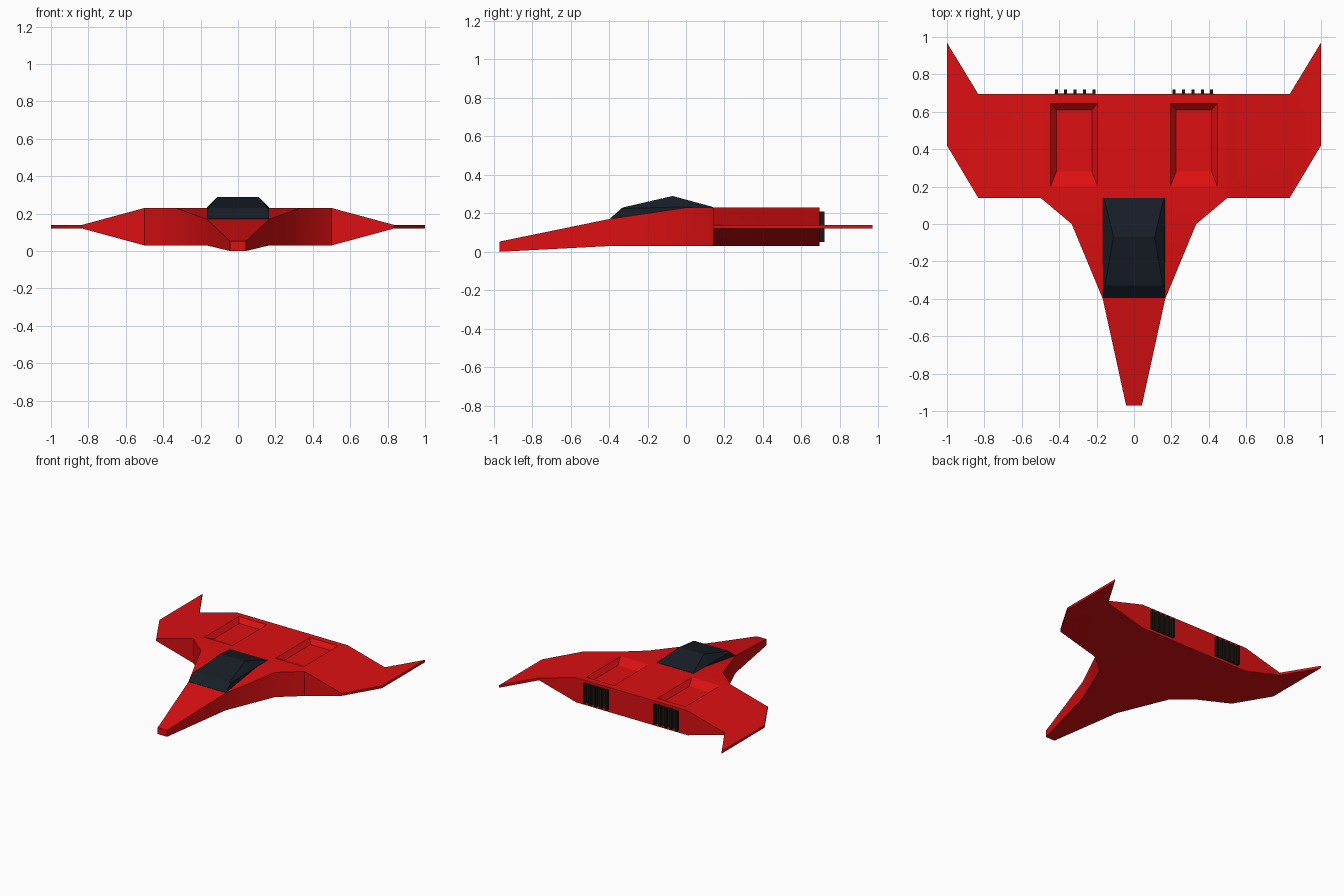
import bpy
import bmesh

if "Cube" in bpy.data.objects:
    bpy.data.objects.remove(bpy.data.objects["Cube"])


def material(name, rgb):
    m = bpy.data.materials.new(name)
    m.diffuse_color = (*rgb, 1)
    m.use_nodes = True
    m.node_tree.nodes["Principled BSDF"].inputs["Base Color"].default_value = m.diffuse_color
    return m


red = material("red_paint", (0.72, 0.005, 0.006))
glass = material("dark_glass", (0.009, 0.013, 0.02))
black = material("dark_grille", (0.012, 0.008, 0.006))


def finish(name, bm, mat, smooth=None):
    bmesh.ops.recalc_face_normals(bm, faces=bm.faces[:])
    me = bpy.data.meshes.new(name)
    bm.to_mesh(me)
    bm.free()
    ob = bpy.data.objects.new(name, me)
    bpy.context.collection.objects.link(ob)
    me.materials.append(mat)
    if smooth:
        bpy.context.view_layer.objects.active = ob
        ob.select_set(True)
        bpy.ops.object.shade_smooth_by_angle(angle=smooth)
        ob.select_set(False)
    return ob


def loft(bm, rings):
    """Skin equal-length closed rings and cap both ends."""
    rings = [[bm.verts.new(p) for p in r] for r in rings]
    for a, b in zip(rings, rings[1:]):
        for i in range(len(a)):
            j = (i + 1) % len(a)
            bm.faces.new((a[i], a[j], b[j], b[i]))
    bm.faces.new(rings[0])
    bm.faces.new(rings[-1])


def box(bm, x0, x1, y0, y1, z0, z1):
    loft(bm, [[(x0, y, z0), (x1, y, z0), (x1, y, z1), (x0, y, z1)] for y in (y0, y1)])


# Hull: half outline as x, y, bottom z, top z, from nose to rear wing root
outline = [(0.042, -0.97, 0, 0.053), (0.167, -0.4, 0.03, 0.17), (0.333, 0, 0.03, 0.23),
           (0.5, 0.14, 0.03, 0.23), (0.833, 0.14, 0.12, 0.14), (1, 0.42, 0.12, 0.14),
           (1, 0.97, 0.12, 0.14), (0.833, 0.695, 0.12, 0.14), (0.5, 0.695, 0.03, 0.23)]
bm = bmesh.new()
V = {(i, s, k): bm.verts.new((s * p[0], p[1], p[2 + k]))
     for i, p in enumerate(outline) for s in (-1, 1) for k in (0, 1)}
for k in (0, 1):
    for a, b in ((0, 1), (1, 2), (2, 3), (3, 8)):
        bm.faces.new((V[a, -1, k], V[a, 1, k], V[b, 1, k], V[b, -1, k]))
    for s in (-1, 1):
        for quad in ((3, 4, 7, 8), (4, 5, 6, 7)):
            bm.faces.new([V[i, s, k] for i in quad])
for s in (-1, 1):
    for i in range(8):
        bm.faces.new((V[i, s, 0], V[i + 1, s, 0], V[i + 1, s, 1], V[i, s, 1]))
for i in (0, 8):
    bm.faces.new((V[i, -1, 0], V[i, 1, 0], V[i, 1, 1], V[i, -1, 1]))
hull = finish("hull", bm, red, 0.6)

# Shallow tapered recesses in the top deck
bm = bmesh.new()
for s in (-1, 1):
    loft(bm, [[(s * x, y, z) for x, y in ((a, c), (b, c), (b, d), (a, d))]
              for a, b, c, d, z in ((0.225, 0.415, 0.28, 0.61, 0.195),
                                    (0.19, 0.45, 0.19, 0.65, 0.235))])
cutter = finish("recess_cutter", bm, red)
cut = hull.modifiers.new("recesses", 'BOOLEAN')
cut.operation = 'DIFFERENCE'
cut.object = cutter
bpy.context.view_layer.objects.active = hull
bpy.ops.object.modifier_apply(modifier=cut.name)
bpy.data.objects.remove(cutter)

# Canopy: sections as y, base z, shoulder z, top half width, top z
bm = bmesh.new()
rings = []
for y, base, side, tx, top in ((-0.395, 0.16, 0.172, 0.167, 0.173), (-0.33, 0.17, 0.225, 0.155, 0.23),
                               (-0.07, 0.21, 0.232, 0.11, 0.29), (0.14, 0.22, 0.231, 0.16, 0.233)):
    rings.append([(-0.167, y, base), (0.167, y, base), (0.167, y, side),
                  (tx, y, top), (-tx, y, top), (-0.167, y, side)])
loft(bm, rings)
finish("canopy", bm, glass)

# Engine exhaust grilles: dark panel with five upright fins on each side
for s, label in ((-1, "left"), (1, "right")):
    bm = bmesh.new()
    xs = sorted((s * 0.205, s * 0.425))
    box(bm, *xs, 0.68, 0.698, 0.05, 0.21)
    for i in range(5):
        x = s * (0.215 + 0.05 * i)
        box(bm, x - 0.008, x + 0.008, 0.68, 0.72, 0.05, 0.21)
    finish(label + "_exhaust_grille", bm, black)
